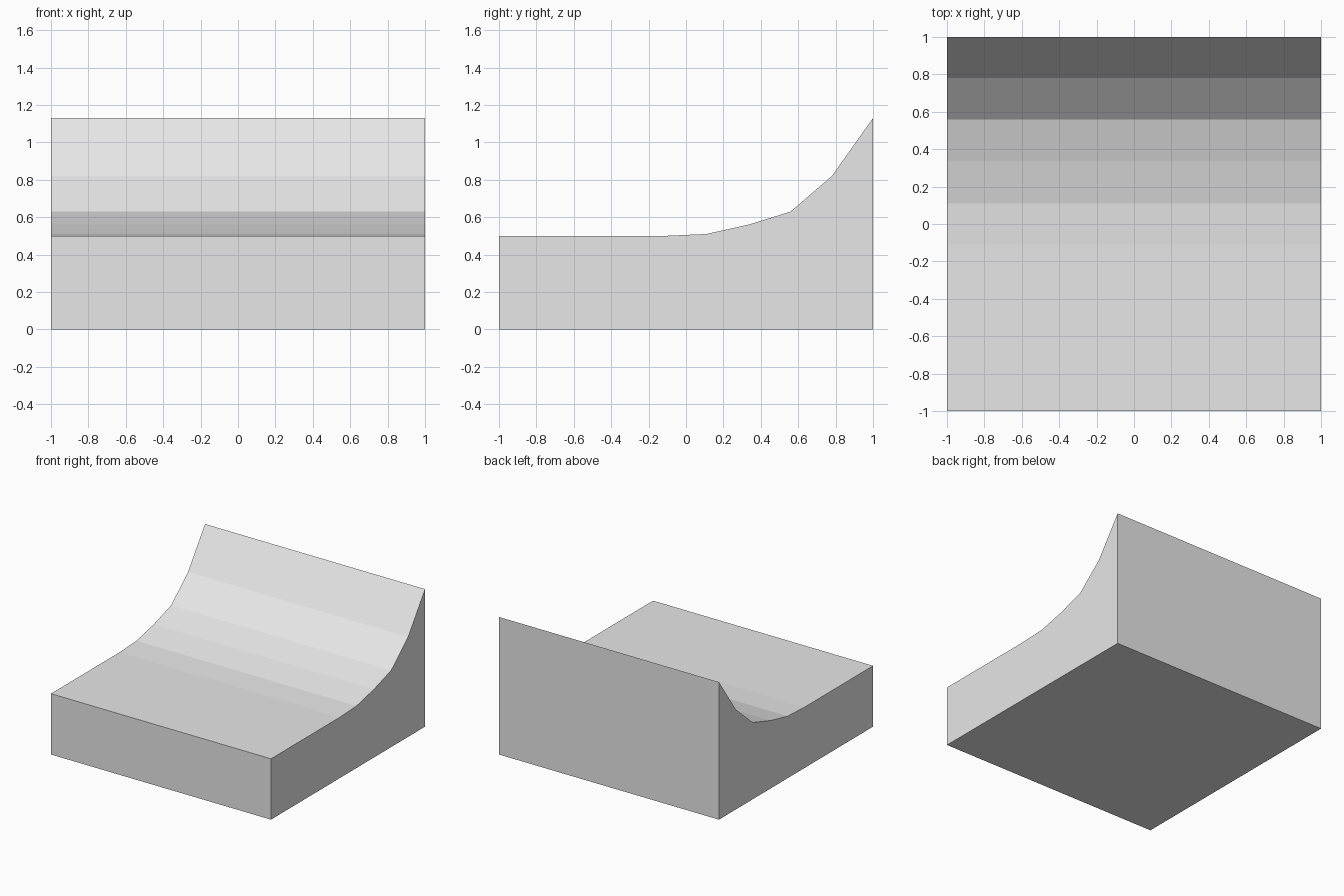
import bpy
import bmesh

cube = bpy.data.objects.get("Cube")
if cube:
    bpy.data.objects.remove(cube, do_unlink=True)

# Single pale grey finish
grey = bpy.data.materials.new("pale_grey")
grey.use_nodes = True
colour = (0.8, 0.8, 0.8, 1)
grey.diffuse_color = colour
grey.node_tree.nodes["Principled BSDF"].inputs["Base Color"].default_value = colour

# Side profile (y, z): flat slab rising into a faceted curve at the back
profile = [(-1, 0), (1, 0), (1, 1.13), (0.78, 0.82), (0.56, 0.63),
           (0.335, 0.56), (0.11, 0.51), (-0.11, 0.5), (-1, 0.5)]

# Extrude the profile across the full width
bm = bmesh.new()
side = bm.faces.new([bm.verts.new((-1, y, z)) for y, z in profile])
swept = bmesh.ops.extrude_face_region(bm, geom=[side])["geom"]
bmesh.ops.translate(bm, vec=(2, 0, 0),
                    verts=[v for v in swept if isinstance(v, bmesh.types.BMVert)])
bmesh.ops.recalc_face_normals(bm, faces=bm.faces)

mesh = bpy.data.meshes.new("curved_ramp")
bm.to_mesh(mesh)
bm.free()
mesh.materials.append(grey)
ramp = bpy.data.objects.new("curved_ramp", mesh)
bpy.context.collection.objects.link(ramp)
